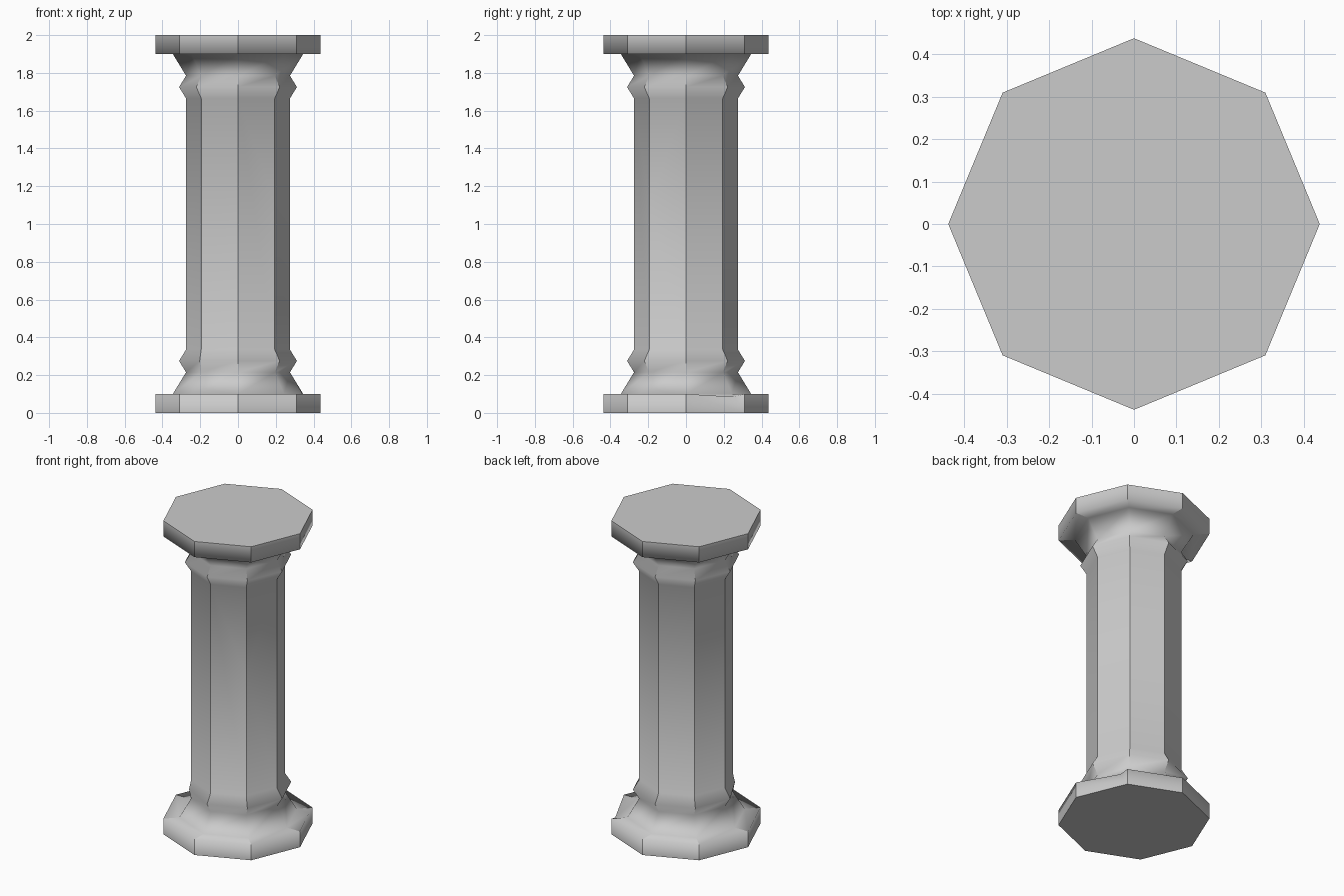
import bpy, bmesh
from math import sin, cos, radians
from mathutils import Vector

if "Cube" in bpy.data.objects:
    bpy.data.objects.remove(bpy.data.objects["Cube"])

SIDES = 8
# Lower half of the profile (radius, height), mirrored for the capital
half = [(0.438, 0.0), (0.438, 0.1), (0.345, 0.1), (0.275, 0.215), (0.312, 0.275), (0.275, 0.335)]
profile = half + [(r, 2 - z) for r, z in reversed(half)]
soft_segments = {2, len(profile) - 4}      # flares blend round the corners

bm = bmesh.new()
rings = [[bm.verts.new((r * cos(radians(45 * i)), r * sin(radians(45 * i)), z))
          for i in range(SIDES)] for r, z in profile]

# Octagonal skin and end caps
for a, b in zip(rings, rings[1:]):
    for i in range(SIDES):
        j = (i + 1) % SIDES
        bm.faces.new((a[i], a[j], b[j], b[i]))
bm.faces.new(rings[0][::-1])
bm.faces.new(rings[-1])
for f in bm.faces:
    f.smooth = True

# Sharp corners up the column and round both outer rims
for k, (a, b) in enumerate(zip(rings, rings[1:])):
    for i in range(SIDES):
        if k not in soft_segments:
            bm.edges.get((a[i], b[i])).smooth = False
for ring in (rings[0], rings[-1]):
    for i in range(SIDES):
        bm.edges.get((ring[i], ring[(i + 1) % SIDES])).smooth = False


def split(v1, v2, fac):
    return bmesh.utils.edge_split(bm.edges.get((v1, v2)), v1, fac)[1]


# Chip in the front right shaft corner
low, high = rings[5][7], rings[6][7]
heights = [1.11, 1.19, 1.29]
prev = low
for z in heights:
    v = split(prev, high, (z - prev.co.z) / (high.co.z - prev.co.z))
    if z == 1.19:
        v.co += Vector((-0.7, 0.7, 0)) * 0.025
    prev = v

# Chip in the front left of the lower collar
rings[4][5].co += Vector((0.7, 0.7, 0.0)) * 0.025

# Chip in the base rim near the back right corner
chip = split(rings[1][1], rings[1][0], 0.15)
chip.co += Vector((-0.01, -0.005, -0.015))

bmesh.ops.triangulate(bm, faces=[f for f in bm.faces if len(f.verts) in (5, 6, 7)])
bmesh.ops.recalc_face_normals(bm, faces=bm.faces)

mesh = bpy.data.meshes.new("stone_column")
bm.to_mesh(mesh)
bm.free()
bpy.context.collection.objects.link(bpy.data.objects.new("stone_column", mesh))
